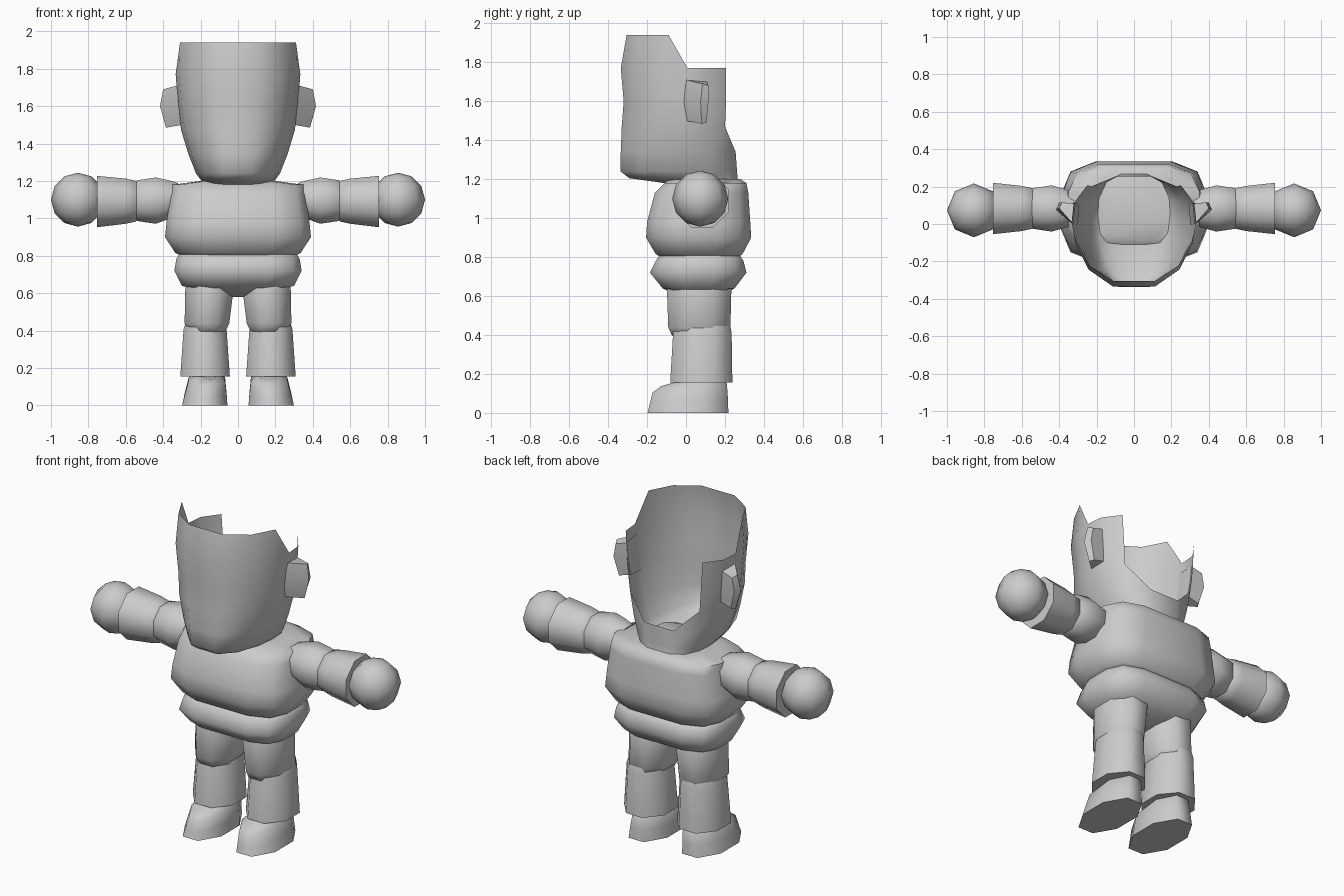
import bpy, bmesh, math
from mathutils import Vector

if "Cube" in bpy.data.objects:
    bpy.data.objects.remove(bpy.data.objects["Cube"])

grey = bpy.data.materials.new("plain_grey")
grey.diffuse_color = (0.6, 0.6, 0.6, 1)
grey.use_nodes = True
grey.node_tree.nodes["Principled BSDF"].inputs["Base Color"].default_value = grey.diffuse_color


def finish(name, bm, angle=65):
    mesh = bpy.data.meshes.new(name)
    bm.to_mesh(mesh)
    bm.free()
    mesh.materials.append(grey)
    ob = bpy.data.objects.new(name, mesh)
    bpy.context.collection.objects.link(ob)
    bpy.ops.object.select_all(action='DESELECT')
    ob.select_set(True)
    bpy.context.view_layer.objects.active = ob
    bpy.ops.object.shade_smooth_by_angle(angle=math.radians(angle))
    return ob


def loft(name, rings, angle=65):
    """Closed skin through rings of equal length, capped at both ends."""
    bm = bmesh.new()
    vs = [[bm.verts.new(p) for p in r] for r in rings]
    n = len(rings[0])
    for a, b in zip(vs, vs[1:]):
        for i in range(n):
            j = (i + 1) % n
            bm.faces.new((a[i], a[j], b[j], b[i]))
    bm.faces.new(vs[0][::-1])
    bm.faces.new(vs[-1])
    bmesh.ops.recalc_face_normals(bm, faces=bm.faces)
    return finish(name, bm, angle)


# Chamfered-box outline with twelve corners
QUARTER = [(1, 0.35), (0.87, 0.8), (0.52, 1)]
BOX = (QUARTER + [(-x, y) for x, y in QUARTER[::-1]]
       + [(-x, -y) for x, y in QUARTER] + [(x, -y) for x, y in QUARTER[::-1]])
OCT = [(1.07 * math.cos(math.pi * (k + 0.5) / 4),
        1.07 * math.sin(math.pi * (k + 0.5) / 4)) for k in range(8)]


def flat_ring(plan, z, x0, x1, y0, y1):
    return [Vector(((x0 + x1) / 2 + u * (x1 - x0) / 2,
                    (y0 + y1) / 2 + v * (y1 - y0) / 2, z)) for u, v in plan]


# Torso: z, half width, front y, back y
loft("torso", [flat_ring(BOX, z, -w, w, f, b) for z, w, f, b in [
    (0.80, 0.30, -0.13, 0.27), (0.815, 0.335, -0.155, 0.29),
    (0.90, 0.39, -0.205, 0.335), (0.98, 0.382, -0.20, 0.33),
    (1.13, 0.36, -0.16, 0.32), (1.18, 0.35, -0.11, 0.31),
    (1.20, 0.20, -0.09, 0.28)]])

# Hips
loft("hips", [flat_ring(BOX, z, -w, w, f, b) for z, w, f, b in [
    (0.58, 0.06, 0.0, 0.13), (0.61, 0.20, -0.06, 0.20),
    (0.64, 0.30, -0.12, 0.25), (0.72, 0.34, -0.185, 0.31),
    (0.78, 0.33, -0.155, 0.295), (0.82, 0.31, -0.13, 0.27)]])


# Head: open shell, one side of its outline from front to back
PLAN = [(0.11, -0.33), (0.24, -0.24), (0.31, -0.10), (0.33, 0.01),
        (0.32, 0.11), (0.25, 0.205), (0.12, 0.25)]
# z, width factor, front y, back y
LEVELS = [(1.18, 0.53, -0.11, 0.27), (1.205, 0.60, -0.29, 0.265),
          (1.24, 0.68, -0.337, 0.262), (1.34, 0.80, -0.335, 0.255),
          (1.47, 0.92, -0.33, 0.245), (1.60, 0.97, -0.32, 0.25),
          (1.77, 1.01, -0.335, 0.25), (1.94, 1.0, -0.305, 0.24)]
TOP = [7, 7, 7, 6, 6, 6, 3]          # highest level reached by each column


def head_point(col, level, side):
    x, y = PLAN[col]
    z, w, f, b = LEVELS[level]
    t = (y + 0.33) / 0.58
    # keep the temple edge just ahead of the ears
    return Vector((side * x * w, f + (b - f) * t, z))


bm = bmesh.new()
grid = {(c, l, s): bm.verts.new(head_point(c, l, s))
        for c in range(7) for l in range(8) for s in (1, -1)}
for l in range(7):
    for s in (1, -1):
        for c in range(6):
            a, b = grid[c, l, s], grid[c + 1, l, s]
            d, e = grid[c + 1, l + 1, s], grid[c, l + 1, s]
            if l < min(TOP[c], TOP[c + 1]):
                quad = (a, b, d, e)
            elif (c, l) in ((2, 6), (5, 3)):    # sloping cut at temple and nape
                quad = (a, b, e)
            else:
                continue
            bm.faces.new(quad if s > 0 else quad[::-1])
    # face strip and nape strip across the middle
    bm.faces.new((grid[0, l, -1], grid[0, l, 1], grid[0, l + 1, 1], grid[0, l + 1, -1]))
    if l < TOP[6]:
        bm.faces.new((grid[6, l, 1], grid[6, l, -1], grid[6, l + 1, -1], grid[6, l + 1, 1]))
bmesh.ops.delete(bm, geom=[v for v in bm.verts if not v.link_faces], context='VERTS')
finish("head_shell", bm)

for s, tag in ((1, "right"), (-1, "left")):
    # Ear: wedge rows of front base, rim and back base
    loft("ear_" + tag, [[Vector((s * x, y, z)) for x, y, z in row] for row in [
        [(0.325, 0.0, 1.71), (0.40, 0.085, 1.69), (0.385, 0.115, 1.68), (0.315, 0.11, 1.70)],
        [(0.318, -0.01, 1.60), (0.417, 0.075, 1.60), (0.40, 0.115, 1.60), (0.305, 0.11, 1.60)],
        [(0.30, 0.0, 1.50), (0.385, 0.08, 1.485), (0.37, 0.105, 1.49), (0.295, 0.10, 1.51)]]])

    # Arm sections: x, radius, centre height
    def arm(name, stations):
        loft(name + "_" + tag, [[Vector((s * x, 0.083 + r * u, z + r * v)) for u, v in OCT]
                                for x, r, z in stations])

    arm("upper_arm", [(0.32, 0.09, 1.10), (0.37, 0.105, 1.10), (0.44, 0.125, 1.095),
                      (0.54, 0.11, 1.095), (0.58, 0.07, 1.095)])
    arm("lower_arm", [(0.52, 0.07, 1.09), (0.545, 0.11, 1.092),
                      (0.60, 0.122, 1.092), (0.755, 0.139, 1.09)])

    # Hand: low-poly ball
    bm = bmesh.new()
    bmesh.ops.create_uvsphere(bm, u_segments=8, v_segments=6, radius=0.144)
    bmesh.ops.translate(bm, verts=bm.verts, vec=(s * 0.856, 0.073, 1.10))
    finish("hand_" + tag, bm)

    # Leg sections: z, inner x, outer x, front y, back y
    def leg(name, stations):
        return loft(name + "_" + tag,
                    [[Vector((s * p.x, p.y, p.z)) for p in flat_ring(OCT, *st)]
                     for st in stations])

    leg("upper_leg", [(0.365, 0.10, 0.20, -0.03, 0.14), (0.40, 0.065, 0.26, -0.075, 0.21),
                      (0.44, 0.045, 0.287, -0.093, 0.23), (0.64, 0.02, 0.283, -0.10, 0.235),
                      (0.70, 0.04, 0.27, -0.08, 0.21)])
    leg("lower_leg", [(0.155, 0.042, 0.31, -0.083, 0.24), (0.41, 0.06, 0.292, -0.068, 0.236),
                      (0.445, 0.07, 0.28, -0.06, 0.23)])

    # Foot: rings squashed down towards the toe
    rings = [flat_ring(OCT, z, *r) for z, *r in [
        (0.0, 0.055, 0.30, -0.20, 0.22), (0.07, 0.06, 0.285, -0.188, 0.218),
        (0.15, 0.068, 0.265, -0.175, 0.212), (0.18, 0.10, 0.23, -0.13, 0.19)]]
    for r in rings:
        for p in r:
            p.z *= min(1.0, 0.68 + 0.32 * (p.y + 0.18) / 0.2)
            p.x *= s
    loft("foot_" + tag, rings)
